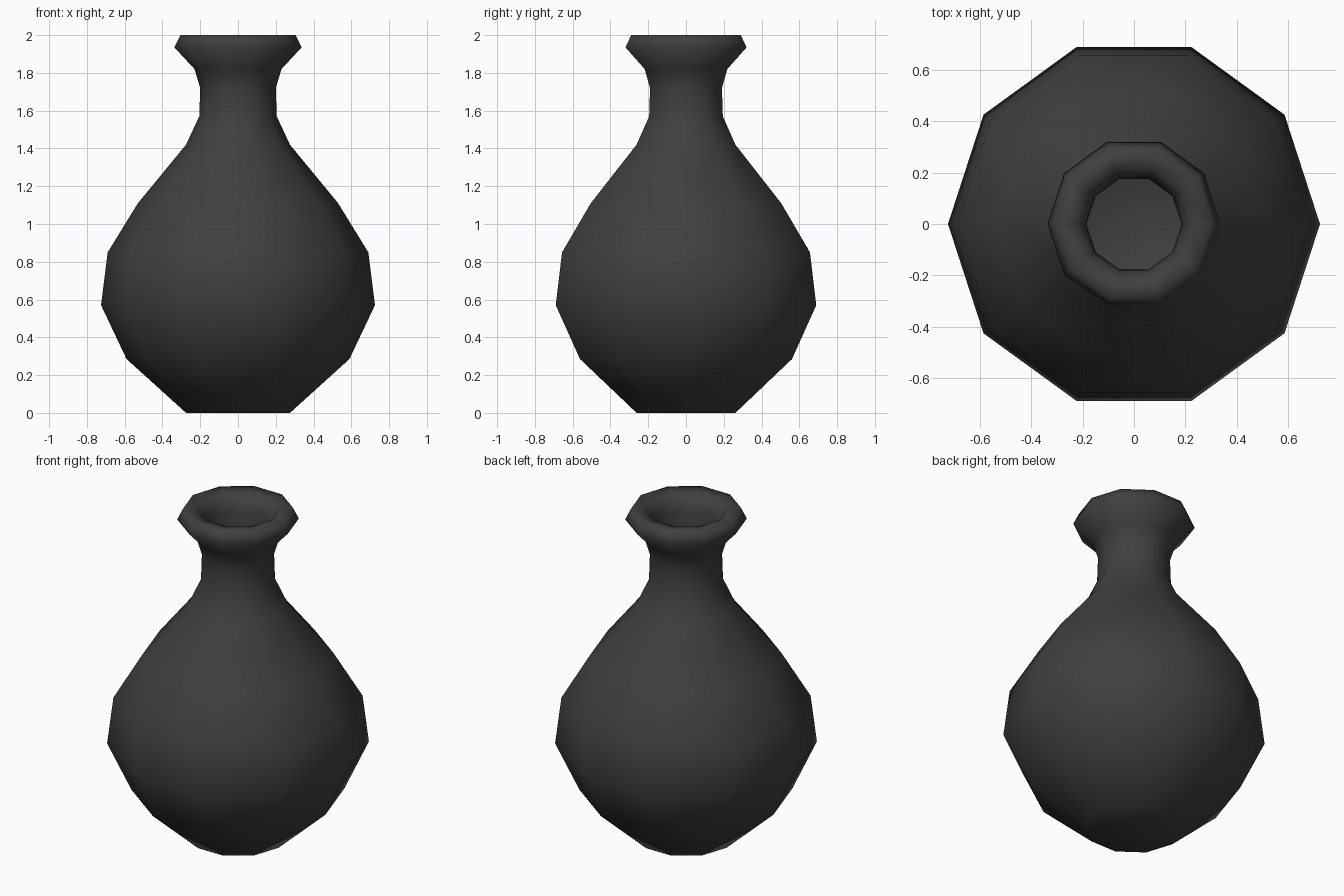
import bpy, bmesh
from math import cos, sin, tau

if "Cube" in bpy.data.objects:
    bpy.data.objects.remove(bpy.data.objects["Cube"])

SIDES = 10

# Closed vase profile (radius, height): foot, belly, neck, lip, then the inner wall
outer = [(0.275, 0), (0.59, 0.285), (0.725, 0.57), (0.69, 0.85), (0.53, 1.11),
         (0.275, 1.42), (0.205, 1.57), (0.2, 1.72), (0.23, 1.82), (0.337, 1.935)]
lip = [(0.305, 2.0), (0.225, 1.99), (0.19, 1.9)]
inner = [(0.185, 1.72), (0.19, 1.57), (0.255, 1.42), (0.505, 1.11), (0.665, 0.85),
         (0.695, 0.57), (0.565, 0.3), (0.26, 0.03)]


def ring(bm, r, z):
    return [bm.verts.new((r * cos(tau * i / SIDES), r * sin(tau * i / SIDES), z))
            for i in range(SIDES)]


def fan(bm, loop, z):
    c = bm.verts.new((0, 0, z))
    for i in range(SIDES):
        bm.faces.new((loop[i], loop[(i + 1) % SIDES], c))


bm = bmesh.new()
rings = [ring(bm, r, z) for r, z in outer + lip + inner]
for a, b in zip(rings, rings[1:]):
    for i in range(SIDES):
        j = (i + 1) % SIDES
        bm.faces.new((a[i], a[j], b[j], b[i]))

# Underside and inside floor
fan(bm, rings[0], 0)
fan(bm, rings[-1], 0.03)
bmesh.ops.recalc_face_normals(bm, faces=bm.faces[:])
for f in bm.faces:
    f.smooth = True

mesh = bpy.data.meshes.new("vase")
bm.to_mesh(mesh)
bm.free()
vase = bpy.data.objects.new("vase", mesh)
bpy.context.collection.objects.link(vase)

# Dark glaze
mat = bpy.data.materials.new("dark_glaze")
mat.diffuse_color = (0.05, 0.05, 0.05, 1)
mat.use_nodes = True
mat.node_tree.nodes["Principled BSDF"].inputs["Base Color"].default_value = mat.diffuse_color
mesh.materials.append(mat)
